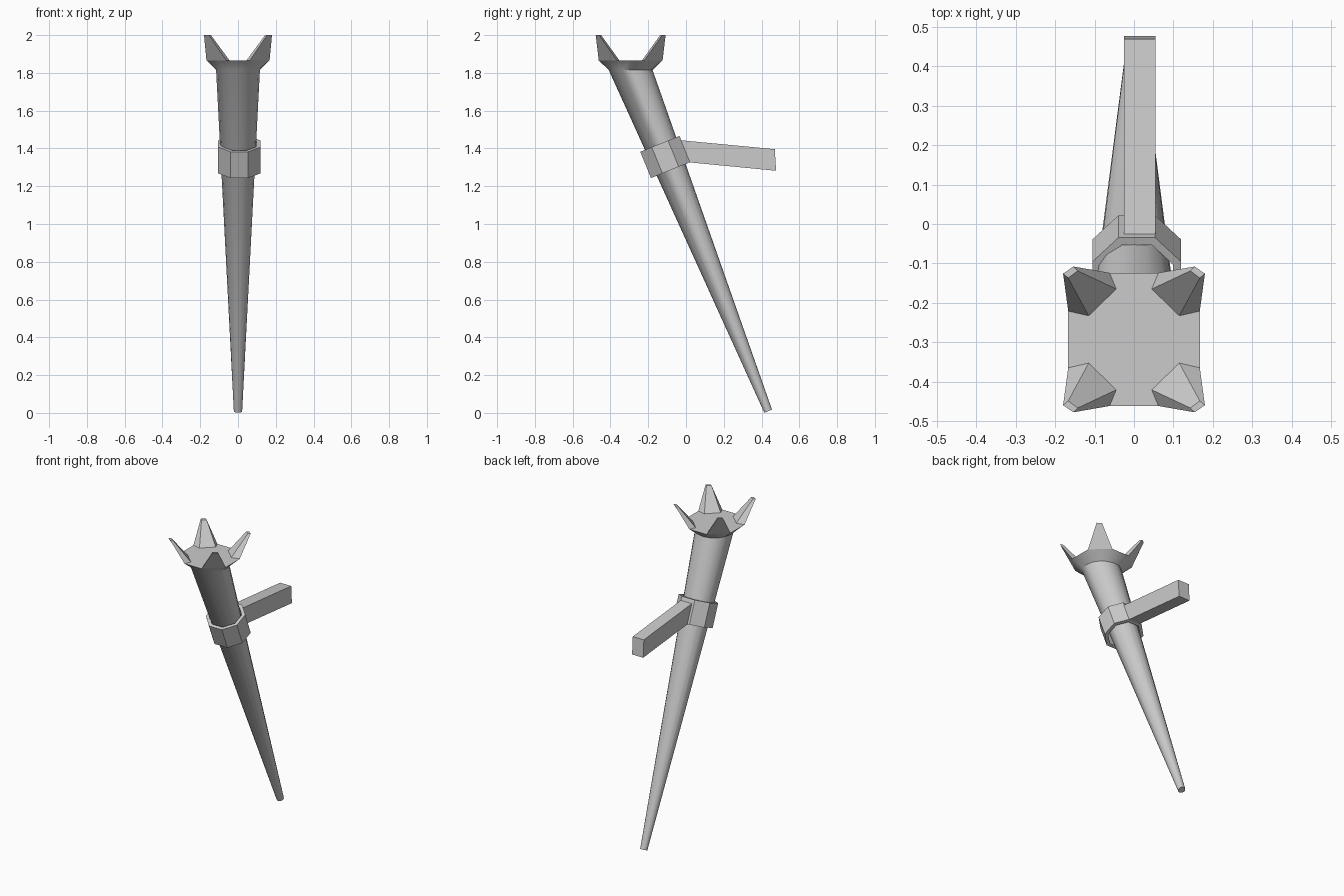
import bpy, bmesh
from math import sin, cos, pi, radians
from mathutils import Vector

if "Cube" in bpy.data.objects:
    bpy.data.objects.remove(bpy.data.objects["Cube"])

TILT = radians(22.1)
AXIS = Vector((0, -sin(TILT), cos(TILT)))
SIDE = Vector((0, cos(TILT), sin(TILT)))
X = Vector((1, 0, 0))
TOP_Y, TOP_Z, RIM_Z = -0.293, 1.815, 1.866


def make(name, verts, faces, smooth=False):
    me = bpy.data.meshes.new(name)
    me.from_pydata([tuple(v) for v in verts], [], faces)
    bm = bmesh.new()
    bm.from_mesh(me)
    bmesh.ops.recalc_face_normals(bm, faces=bm.faces)
    bm.to_mesh(me)
    bm.free()
    ob = bpy.data.objects.new(name, me)
    bpy.context.collection.objects.link(ob)
    if smooth:
        bpy.ops.object.select_all(action='DESELECT')
        ob.select_set(True)
        bpy.context.view_layer.objects.active = ob
        bpy.ops.object.shade_smooth_by_angle(angle=radians(38))
    return ob


def loft(name, rings, closed=False, smooth=False):
    """Skin rings of equal length; closed joins last ring to first."""
    n, m = len(rings[0]), len(rings)
    verts = [v for r in rings for v in r]
    faces = []
    for k in range(m if closed else m - 1):
        a, b = k * n, (k + 1) % m * n
        faces += [(a + i, a + (i + 1) % n, b + (i + 1) % n, b + i) for i in range(n)]
    if not closed:
        faces += [tuple(range(n)), tuple(range((m - 1) * n, m * n))]
    return make(name, verts, faces, smooth)


def ring(c, r, n, v=SIDE, phase=0.0):
    return [Vector(c) + X * r * cos(2 * pi * i / n + phase)
            + v * r * sin(2 * pi * i / n + phase) for i in range(n)]


# Tapered shaft, cut level at the top and flaring into an octagonal rim
N = 16
flat_y = Vector((0, 1, 0))
corner = [(0.167, 0.072), (0.062, 0.169)]
c8 = corner + [(-x, y) for x, y in corner[::-1]]
c8 += [(-x, -y) for x, y in c8]
rim = []
for i in range(8):
    p, q = Vector(c8[i - 1]), Vector(c8[i])
    for w in ((p + q) / 2, q):
        rim.append(Vector((w.x, w.y + TOP_Y, RIM_Z)))
loft("shaft", [ring((0, 0.435, 0.009), 0.022, N),
               ring((0, TOP_Y, TOP_Z), 0.116, N, flat_y),
               rim], smooth=True)

# Four spikes on the diagonal sides of the rim
base = corner + [(0.045, 0.128), (0.115, 0.060)]
tip = [(0.180, 0.167), (0.154, 0.185), (0.143, 0.174), (0.167, 0.156)]
for sx, xn in ((-1, "left"), (1, "right")):
    for sy, yn in ((-1, "front"), (1, "back")):
        loft(f"spike_{yn}_{xn}",
             [[(sx * x, TOP_Y + sy * y, z) for x, y in pts]
              for pts, z in ((base, RIM_Z), (tip, 2.0))])

# Octagonal collar around the shaft
c = Vector((0.007, -0.11, 1.355))
h = AXIS * 0.075
ro, ri = 0.112 / cos(pi / 8), 0.092 / cos(pi / 8)
loft("collar", [ring(c + s * h, r, 8, phase=pi / 8)
                for s, r in ((-1, ro), (1, ro), (1, ri), (-1, ri))], closed=True)

# Wall arm running back from the collar
profile = [(-0.045, 1.445), (0.470, 1.396), (0.477, 1.282), (0.010, 1.327)]
loft("wall_arm", [[(x, y, z) for y, z in profile] for x in (-0.025, 0.055)])
